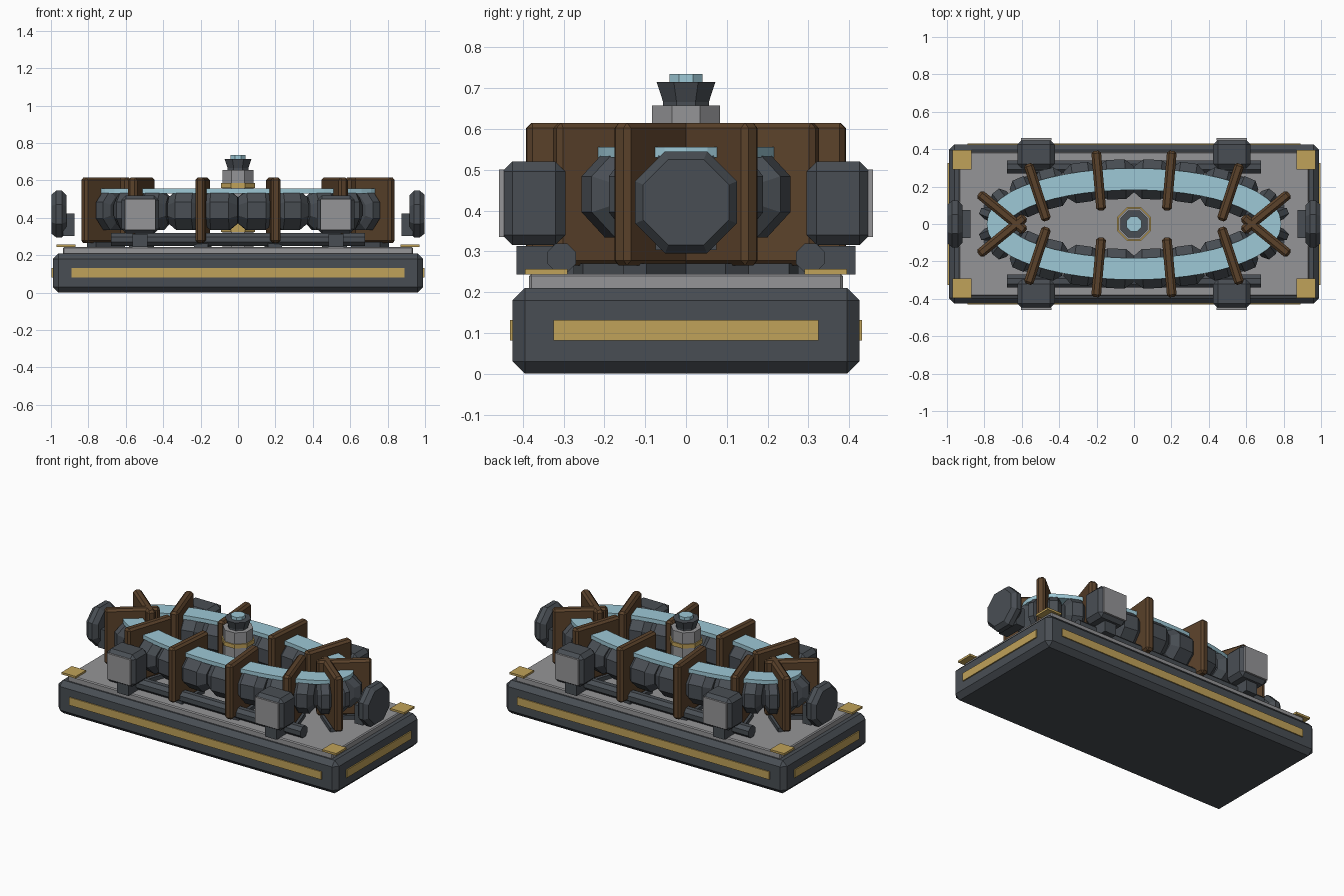
import bpy, bmesh, math
from mathutils import Matrix, Vector

if "Cube" in bpy.data.objects:
    bpy.data.objects.remove(bpy.data.objects["Cube"])


def material(name, rgb):
    m = bpy.data.materials.new(name)
    m.diffuse_color = (*rgb, 1)
    m.use_nodes = True
    m.node_tree.nodes["Principled BSDF"].inputs["Base Color"].default_value = m.diffuse_color
    return m


DARK = material("dark_steel", (0.066, 0.076, 0.088))
GREY = material("light_grey", (0.30, 0.30, 0.31))
GOLD = material("gold", (0.53, 0.36, 0.10))
BROWN = material("copper_brown", (0.105, 0.055, 0.024))
CYAN = material("pale_cyan", (0.34, 0.58, 0.67))


def finish(name, bm, mat, matrix=Matrix()):
    bmesh.ops.recalc_face_normals(bm, faces=bm.faces[:])
    me = bpy.data.meshes.new(name)
    bm.to_mesh(me)
    bm.free()
    me.materials.append(mat)
    ob = bpy.data.objects.new(name, me)
    ob.matrix_world = matrix
    bpy.context.collection.objects.link(ob)
    return ob


def box(name, centre, size, mat, bevel=0, turn=0):
    bm = bmesh.new()
    bmesh.ops.create_cube(bm, size=1)
    bmesh.ops.scale(bm, vec=size, verts=bm.verts[:])
    if bevel:
        bmesh.ops.bevel(bm, geom=bm.edges[:], offset=bevel, segments=1,
                        affect='EDGES', profile=0.5)
    return finish(name, bm, mat,
                  Matrix.Translation(centre) @ Matrix.Rotation(turn, 4, 'Z'))


def prism(name, rings, mat, matrix=Matrix(), sides=8):
    """Stack of (height, apothem) polygon rings along local z, capped."""
    bm = bmesh.new()
    loops = []
    for h, r in rings:
        r /= math.cos(math.pi / sides)
        loops.append([bm.verts.new((r * math.cos((k + .5) * math.tau / sides),
                                    r * math.sin((k + .5) * math.tau / sides), h))
                      for k in range(sides)])
    for a, b in zip(loops, loops[1:]):
        for k in range(sides):
            j = (k + 1) % sides
            bm.faces.new((a[k], a[j], b[j], b[k]))
    bm.faces.new(loops[0])
    bm.faces.new(loops[-1])
    return finish(name, bm, mat, matrix)


def along(direction, centre):
    """Matrix whose local z follows a horizontal direction, local y is up."""
    z = Vector(direction).normalized()
    y = Vector((0, 0, 1))
    x = y.cross(z)
    m = Matrix((x, y, z)).transposed().to_4x4()
    return Matrix.Translation(centre) @ m


A, B, RING_Z = 0.73, 0.24, 0.44


def ellipse(deg, offset=0, z=RING_Z):
    t = math.radians(deg)
    n = Vector((math.cos(t) / A, math.sin(t) / B, 0)).normalized()
    return Vector((A * math.cos(t), B * math.sin(t), z)) + n * offset


# base, deck and gold trim
box("base", (0, 0, 0.105), (1.98, 0.85, 0.21), DARK, 0.03)
box("deck", (0, 0, 0.224), (1.87, 0.77, 0.042), GREY, 0.006)
for s in (-1, 1):
    box("long_gold_strip", (0, s * 0.427, 0.107), (1.78, 0.009, 0.05), GOLD)
    box("short_gold_strip", (s * 0.993, 0, 0.107), (0.009, 0.65, 0.05), GOLD)
    for q in (-1, 1):
        box("corner_plate", (s * 0.92, q * 0.343, 0.25), (0.1, 0.104, 0.013), GOLD)

# ring of octagonal chamber segments
for i in range(24):
    p, q = ellipse(i * 15), ellipse(i * 15 + 15)
    h = (q - p).length / 2
    c = min(0.045, h * 0.5)
    prism("chamber_segment",
          [(-h, 0.07), (-h + c, 0.106), (h - c, 0.106), (h, 0.07)],
          DARK, along(q - p, ellipse(i * 15 + 7.5)))

# cyan band on top of the ring
bm = bmesh.new()
N = 48
sections = [[bm.verts.new(ellipse(i * 360 / N, o, z))
             for o, z in ((-0.058, 0.53), (0.058, 0.53), (0.058, 0.556), (-0.058, 0.556))]
            for i in range(N)]
for i in range(N):
    a, b = sections[i], sections[(i + 1) % N]
    for k in range(4):
        bm.faces.new((a[k], a[(k + 1) % 4], b[(k + 1) % 4], b[k]))
finish("glow_band", bm, CYAN)

# coil plates straddling the ring, each on a small foot
for i in range(12):
    deg = 15 + 30 * i
    n = ellipse(deg, 1) - ellipse(deg)
    turn = math.atan2(n.y, n.x)
    box("coil_plate", ellipse(deg), (0.32, 0.052, 0.35), BROWN, 0.013, turn)
    box("coil_foot", ellipse(deg, 0, 0.255), (0.2, 0.075, 0.03), DARK, 0, turn)

# side rails and pump boxes
for s in (-1, 1):
    prism("side_rail", [(-0.68, 0.035), (0.68, 0.035)], DARK,
          along((1, 0, 0), (0, s * 0.305, 0.284)))
    for q in (-1, 1):
        x = q * 0.523
        box("pump_foot", (x, s * 0.345, 0.278), (0.08, 0.14, 0.07), DARK)
        box("pump_box", (x, s * 0.373, 0.418), (0.2, 0.155, 0.205), DARK, 0.025)
        box("pump_cover", (x, s * 0.4525, 0.418), (0.164, 0.012, 0.165), GREY)

# octagonal end caps
for s in (-1, 1):
    prism("end_cap", [(-0.04, 0.1), (-0.015, 0.125), (0.015, 0.125), (0.04, 0.105)],
          DARK, along((s, 0, 0), (s * 0.957, 0, 0.42)))
    box("end_bracket", (s * 0.905, 0, 0.363), (0.06, 0.15, 0.12), DARK)

# central column
prism("column", [(0.24, 0.083), (0.657, 0.083)], GREY)
for z0, z1 in ((0.325, 0.38), (0.56, 0.585)):
    prism("column_gold_band", [(z0, 0.09), (z1, 0.09)], GOLD)
prism("column_head", [(0.655, 0.056), (0.666, 0.056), (0.715, 0.072)], DARK)
prism("column_lens", [(0.71, 0.04), (0.735, 0.04)], CYAN)
